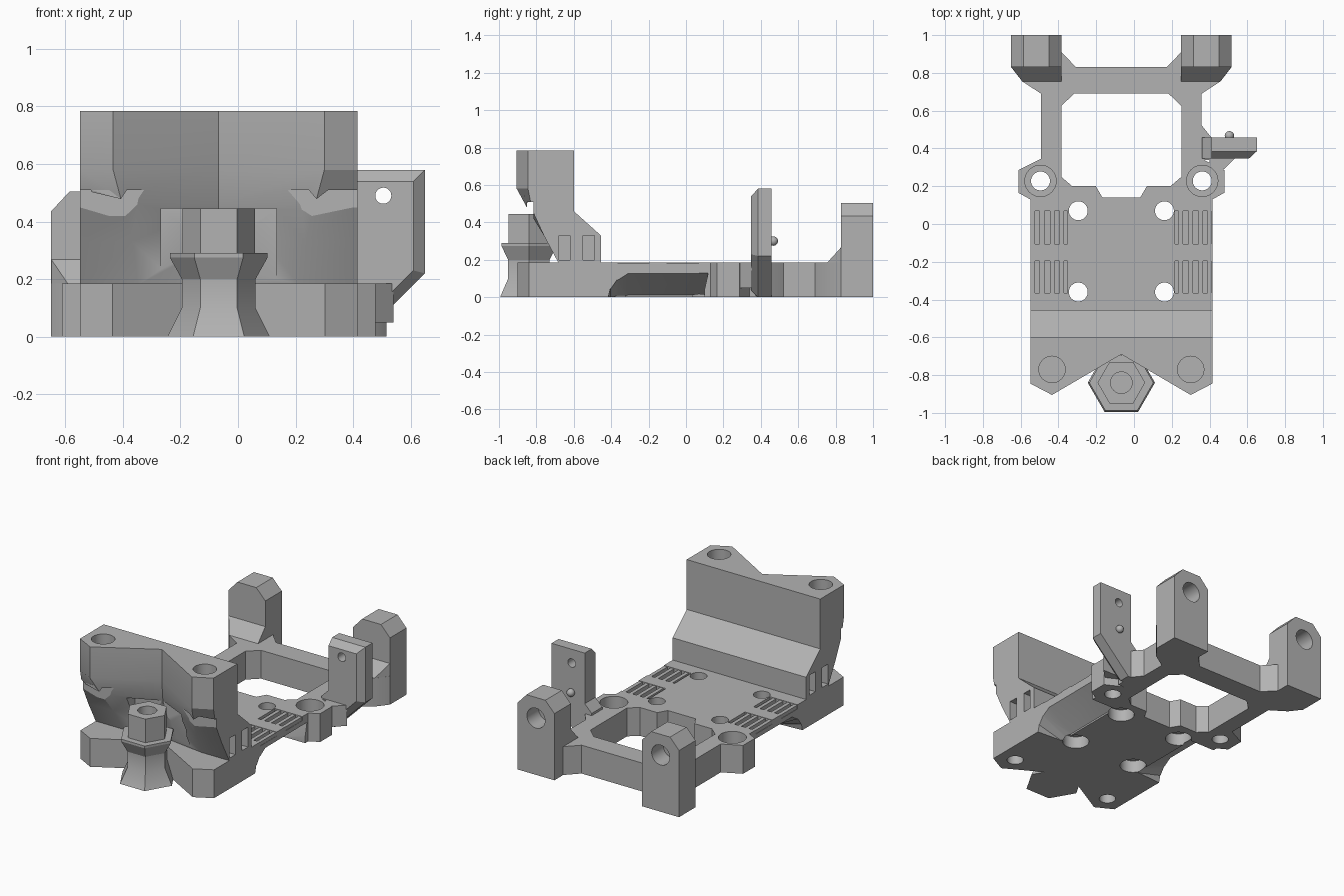
import bpy, bmesh, math
from mathutils import Matrix

cube = bpy.data.objects.get("Cube")
if cube:
    bpy.data.objects.remove(cube, do_unlink=True)

CX = -0.067      # symmetry line of the carriage
TOP = 0.185      # plate thickness

grey = bpy.data.materials.new("plain_grey")
grey.use_nodes = True
COLOR = (0.45, 0.45, 0.45, 1)
grey.diffuse_color = COLOR
grey.node_tree.nodes["Principled BSDF"].inputs["Base Color"].default_value = COLOR


def finish(name, bm):
    bmesh.ops.recalc_face_normals(bm, faces=bm.faces)
    mesh = bpy.data.meshes.new(name)
    bm.to_mesh(mesh)
    bm.free()
    mesh.materials.append(grey)
    ob = bpy.data.objects.new(name, mesh)
    bpy.context.collection.objects.link(ob)
    return ob


def loft(name, rings):
    """Solid skinned through rings of equal point count."""
    bm = bmesh.new()
    vs = [[bm.verts.new(p) for p in r] for r in rings]
    n = len(vs[0])
    bm.faces.new(vs[0])
    bm.faces.new(vs[-1])
    for a, b in zip(vs, vs[1:]):
        for i in range(n):
            j = (i + 1) % n
            bm.faces.new((a[i], a[j], b[j], b[i]))
    return finish(name, bm)


def prism(name, pts, z0, z1):
    return loft(name, [[(x, y, z) for x, y in pts] for z in (z0, z1)])


def box(name, x, y, z):
    pts = [(x[0], y[0]), (x[1], y[0]), (x[1], y[1]), (x[0], y[1])]
    return prism(name, pts, *z)


def cyl(name, center, r, depth, axis="Z", sides=32):
    bm = bmesh.new()
    bmesh.ops.create_cone(bm, cap_ends=True, segments=sides, radius1=r, radius2=r, depth=depth)
    if axis == "Y":
        bm.transform(Matrix.Rotation(math.pi / 2, 4, "X"))
    bm.transform(Matrix.Translation(center))
    return finish(name, bm)


def cut(target, cutter):
    """Subtract the cutter, then drop it."""
    cutter.hide_render = True
    m = target.modifiers.new("cut", "BOOLEAN")
    m.operation, m.solver, m.object = "DIFFERENCE", "EXACT", cutter
    bpy.context.view_layer.objects.active = target
    bpy.ops.object.modifier_apply(modifier=m.name)
    bpy.data.objects.remove(cutter, do_unlink=True)


def both(half):
    """Full outline from a half outline that starts and ends near the symmetry line."""
    return [(CX + u, y) for u, y in half] + [(CX - u, y) for u, y in reversed(half) if u > 0]


def span(s, a, b):
    return sorted((CX + s * a, CX + s * b))


# Base plate with rear frame
plate = prism("base_plate", both([
    (0, -.69), (.37, -.9), (.482, -.84), (.482, .13), (.545, .165), (.545, .285), (.425, .345),
    (.425, .69), (.525, .755), (.583, .83), (.583, .9), (.317, .91), (.24, .83), (0, .83)]), 0, TOP)
cut(plate, prism("opening", both([
    (0, .14), (.1, .14), (.135, .2), (.26, .2), (.318, .25), (.318, .625), (.25, .69), (0, .69)]), -.1, .3))

BELTS = [(-.365, -.195), (-.105, .07)]
for s in (-1, 1):
    # Screw holes, counterbored below
    for y in (-.36, .07):
        x = CX + s * .228
        cut(plate, cyl("hole", (x, y, .1), .05, .5))
        cut(plate, cyl("counterbore", (x, y, 0), .08, .16))
    # Ear holes, counterbored above
    x = CX + s * .428
    cut(plate, cyl("hole", (x, .228, .1), .05, .5))
    cut(plate, cyl("counterbore", (x, .228, TOP), .083, .2))
    # Blind holes under the front bosses
    cut(plate, cyl("hole", (CX + s * .367, -.77, 0), .05, .24))
    # Arched undercut along the side, sloping in to the underside
    arch = [(-.42, -.01), (-.405, .05), (-.37, .1), (-.31, .138), (.12, .14), (.1, .05), (.1, -.01)]
    cut(plate, loft("arch", [[(CX + s * .5, y, z) for y, z in arch],
                             [(CX + s * .3, .1 if y > 0 else y, z * .15 - .01) for y, z in arch]]))
    # Belt clamp recesses with teeth
    for y in BELTS:
        cut(plate, box("recess", span(s, .285, .5), y, (.158, .25)))
        for u in (.315, .367, .42, .468):
            box("belt_tooth", span(s, u - .012, u + .012), y, (.15, .182))

# Upright front mount, lofted from its foot to the top bosses
# (height, V depth, boss offset, boss front, side front, back)
LEVELS = [(.18, -.64, .28, -.68, -.68, -.455), (.33, -.66, .3, -.76, -.76, -.455),
          (.46, -.68, .335, -.84, -.82, -.6), (.58, -.69, .367, -.905, -.845, -.6),
          (.785, -.69, .367, -.905, -.845, -.6)]
mount = loft("front_mount", [
    [(x, y, z) for x, y in both([(0, v), (ub, yb), (.482, ys), (.482, back), (0, back)])]
    for z, v, ub, yb, ys, back in LEVELS])
cut(mount, box("nut_pocket", span(1, -.2, .2), (-1, -.68), (.187, .445)))
cut(mount, box("tie_channel", (-.7, .6), (-.85, -.815), (.41, .51)))
for s in (-1, 1):
    cut(mount, cyl("boss_hole", (CX + s * .367, -.77, .7), .07, .36))
    for y in (-.65, -.52):
        cut(mount, box("side_slot", span(s, .42, .5), (y - .03, y + .03), (.2, .33)))

# Waisted hexagonal column at the front
def hexagon(r, z):
    return [(CX + r * math.cos(i * math.pi / 3), -.84 + r * math.sin(i * math.pi / 3), z) for i in range(6)]

column = loft("nut_column", [hexagon(r, z) for r, z in
                             [(.178, 0), (.128, .1), (.128, .2), (.17, .275), (.17, .29),
                              (.126, .291), (.126, .445)]])
cut(column, cyl("column_hole", (CX, -.84, .4), .057, .3))

# Rear towers with chamfered tops and sloped feet
for s, side in ((-1, "right"), (1, "left")):
    face = [(.317, 0), (.583, 0), (.583, .435), (.518, .505), (.382, .505), (.317, .435)]
    tower = loft(side + "_tower", [[(CX + s * u, y, z) for u, z in face] for y in (.83, 1)])
    cut(tower, cyl("tower_hole", (CX + s * .45, 1, .37), .065, .24, "Y"))
    loft(side + "_tower_foot", [
        [(CX + s * u, y, z) for u, y in ((.317, .755), (.525, .755), (.583, .832), (.317, .832))]
        if z == 0 else
        [(CX + s * u, y, h) for u, y, h in
         ((.317, .755, TOP), (.525, .755, TOP), (.583, .832, .27), (.317, .832, .27))]
        for z in (0, 1)])

# Side bracket plate with chamfered front edges
back = [(.36, 0), (.43, 0), (.65, .22), (.65, .58), (.41, .58), (.41, .25), (.36, .2)]
front = [(.36, .03), (.42, .04), (.61, .23), (.61, .54), (.41, .54), (.41, .25), (.36, .2)]
bracket = loft("side_bracket", [[(x, y, z) for x, z in p]
                                for p, y in ((front, .348), (back, .385), (back, .458))])
cut(bracket, cyl("bracket_hole", (.505, .4, .49), .028, .3, "Y", 20))
prism("bracket_gusset", [(.35, .53), (.36, .52), (.41, .458), (.41, .34), (.35, .34)], 0, TOP)
prism("bracket_web", [(.4, .32), (.47, .285), (.54, .352), (.4, .352)], .05, TOP)

# Locating pin on the bracket
bm = bmesh.new()
bmesh.ops.create_uvsphere(bm, u_segments=16, v_segments=10, radius=.025)
bm.transform(Matrix.Translation((.505, .467, .3)))
finish("locating_pin", bm)

# Smooth round walls, keep edges sharp
bpy.ops.object.select_all(action="DESELECT")
for ob in bpy.context.collection.objects:
    if ob.type == "MESH" and grey.name in ob.data.materials:
        ob.select_set(True)
        bpy.context.view_layer.objects.active = ob
bpy.ops.object.shade_smooth_by_angle(angle=math.radians(25))
